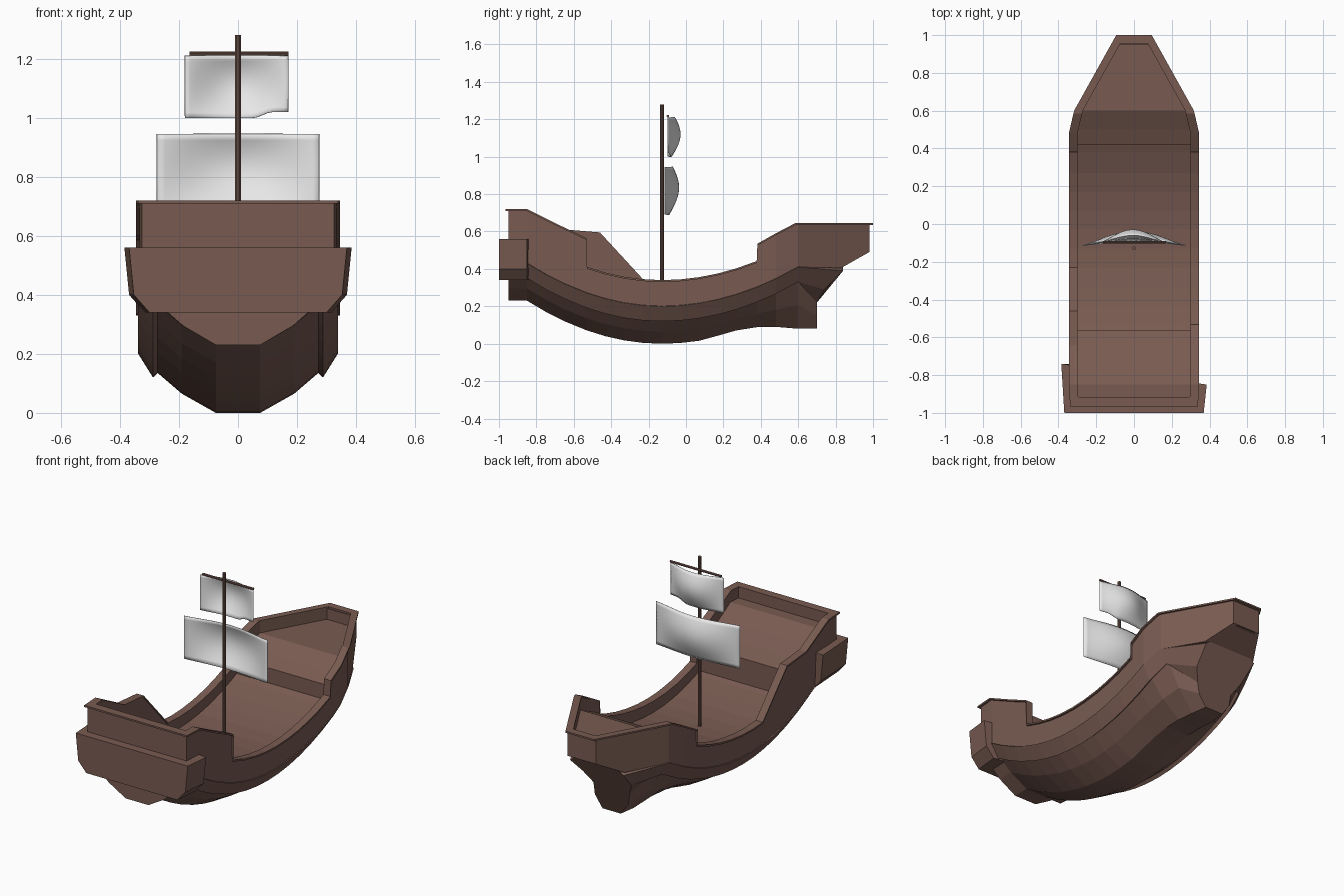
import bpy, bmesh, math

if "Cube" in bpy.data.objects:
    bpy.data.objects.remove(bpy.data.objects["Cube"])


def material(name, rgb):
    m = bpy.data.materials.new(name)
    m.diffuse_color = (*rgb, 1)
    m.use_nodes = True
    m.node_tree.nodes["Principled BSDF"].inputs["Base Color"].default_value = m.diffuse_color
    return m


WOOD = material("brown_wood", (0.19, 0.105, 0.083))
CLOTH = material("white_cloth", (0.8, 0.8, 0.8))


def finish(name, bm, mat):
    bmesh.ops.recalc_face_normals(bm, faces=bm.faces)
    me = bpy.data.meshes.new(name)
    bm.to_mesh(me)
    bm.free()
    me.materials.append(mat)
    ob = bpy.data.objects.new(name, me)
    bpy.context.collection.objects.link(ob)
    return ob


def loft(name, sections, mat=WOOD):
    """Skin a row of closed sections and cap both ends."""
    bm = bmesh.new()
    rings = [[bm.verts.new(p) for p in s] for s in sections]
    n = len(rings[0])
    for a, b in zip(rings, rings[1:]):
        for i in range(n):
            j = (i + 1) % n
            bm.faces.new((a[i], a[j], b[j], b[i]))
    bm.faces.new(rings[0])
    bm.faces.new(rings[-1])
    return finish(name, bm, mat)


def interp(table, y):
    if y <= table[0][0]:
        return table[0][1]
    for (a, u), (b, v) in zip(table, table[1:]):
        if y <= b:
            return u + (v - u) * (y - a) / (b - a)
    return table[-1][1]


def sheer(y):
    """Upward sweep of planks and decks."""
    d = min(max(y, -0.85), 0.6) + 0.13
    return (0.444 if d < 0 else 0.394) * d * d


def half_width(y):
    return interp([(-0.95, 0.326), (-0.85, 0.333), (0.48, 0.333), (0.6, 0.305), (1.0, 0.082)], y)


def keel(y):
    if y < 0.1:
        return sheer(y)
    return interp([(0.1, sheer(0.1)), (0.25, 0.068), (0.42, 0.095), (0.6, 0.08)], y)


def wall_base(y):
    return sheer(y) + 0.2 if y <= 0.6 else interp([(0.6, 0.41), (0.83, 0.405), (0.98, 0.49)], y)


def mirrored(half):
    return half + [(-x, y, z) for x, y, z in reversed(half)]


YS = [-0.95, -0.85, -0.75, -0.65, -0.53, -0.43, -0.33, -0.23, -0.13, -0.03,
      0.07, 0.17, 0.27, 0.38, 0.48, 0.6]

# lower hull with the protruding plank band
secs = []
for y in YS:
    k, b, s = sheer(y), keel(y), half_width(y) / 0.333
    z2 = k + 0.135
    secs.append(mirrored([(0.075, y, b), (0.19 * s, y, b + 0.48 * (z2 - b)), (0.272 * s, y, z2),
                          (0.288 * s, y, k + 0.12), (0.338 * s, y, k + 0.2), (0.3 * s, y, k + 0.215)]))
secs.append(mirrored([(0.06, 0.7, 0.08), (0.11, 0.7, 0.15), (0.12, 0.7, 0.22),
                      (0.16, 0.74, 0.29), (0.175, 0.84, 0.39), (0.15, 0.84, 0.41)]))
loft("lower_hull", secs)


# decks follow the sheer between the side walls
def deck(name, ys, lift):
    out = []
    for y in ys:
        w, z = half_width(y) - 0.015, sheer(y) + lift
        out.append([(w, y, wall_base(y)), (w, y, z), (-w, y, z), (-w, y, wall_base(y))])
    loft(name, out)


deck("main_deck", [y for y in YS if -0.7 < y < 0.5], 0.27)
deck("stern_deck", [-0.94, -0.85, -0.75, -0.65, -0.56], 0.42)
deck("bow_deck", [0.42, 0.5, 0.6, 0.83, 0.97], 0.36)

# side walls and rail caps: stern heights differ left and right
WAIST = [-0.13, -0.03, 0.07, 0.17, 0.27, 0.378]
BOW = [(0.382, 0.525), (0.48, 0.58), (0.585, 0.635), (0.6, 0.635), (0.83, 0.635), (0.98, 0.635)]
STERN = {
    1: [(-0.95, 0.71), (-0.85, 0.71), (-0.7, 0.635), (-0.533, 0.555)]
       + [(y, sheer(y) + 0.33) for y in (-0.529, -0.43, -0.33, -0.23)],
    -1: [(-0.95, 0.71), (-0.85, 0.71), (-0.64, 0.6), (-0.46, 0.585), (-0.23, 0.335)],
}
for side, label in ((1, "right"), (-1, "left")):
    tops = STERN[side] + [(y, sheer(y) + 0.33) for y in WAIST] + BOW
    wall, cap = [], []
    for y, z in tops:
        o, i = half_width(y), half_width(y) - 0.03
        b = wall_base(y)
        wall.append([(side * o, y, b), (side * o, y, z), (side * i, y, z), (side * i, y, b)])
        yc = -0.965 if y == -0.95 else 1.0 if y == 0.98 else y
        o, i = half_width(yc) + 0.012, half_width(yc) - 0.034
        cap.append([(side * o, yc, z), (side * o, yc, z + 0.01), (side * i, yc, z + 0.01), (side * i, yc, z)])
    loft(label + "_side_wall", wall)
    loft(label + "_rail_cap", cap)


def box(name, w, y0, y1, z0, z1):
    loft(name, [[(-w, y, z0), (w, y, z0), (w, y, z1), (-w, y, z1)] for y in (y0, y1)])


# end walls with their caps
box("stern_wall", 0.326, -0.95, -0.92, 0.4, 0.71)
box("stern_rail_cap", 0.338, -0.965, -0.915, 0.71, 0.72)
box("bow_wall", 0.093, 0.95, 0.98, 0.49, 0.635)
box("bow_rail_cap", 0.094, 0.955, 1.0, 0.635, 0.645)

# stern gallery, reaching further forward on the left
gallery = []
for grow, yl, yr in ((0, -1.0, -1.0), (0.016, -0.74, -0.85)):
    half = [(0.3, 0.34), (0.353, 0.4), (0.369, 0.56)]
    gallery.append([(x + grow, yr, z) for x, z in half]
                   + [(-x - grow, yl, z) for x, z in reversed(half)])
loft("stern_gallery", gallery)


# mast and yard
def pole(name, radius, length, loc, rot=(0, 0, 0)):
    bpy.ops.mesh.primitive_cylinder_add(vertices=10, radius=radius, depth=length, location=loc, rotation=rot)
    ob = bpy.context.object
    ob.name = name
    ob.data.materials.append(WOOD)


pole("mast", 0.01, 1.03, (0, -0.128, 0.765))
pole("upper_yard", 0.007, 0.335, (0.003, -0.097, 1.217), (0, math.pi / 2, 0))


# billowing sails
def sail(name, x0, x1, z0, z1, y0, depth, lift=0.0, sag=0.0):
    bm = bmesh.new()
    nu, nv = 20, 12
    grid = []
    for r in range(nv + 1):
        v = r / nv
        row = []
        for c in range(nu + 1):
            u = c / nu
            arch = math.sin(math.pi * u) ** 1.3
            y = y0 + depth * arch * (0.3 + 0.7 * math.sin(math.pi * min(1, 0.12 + 0.88 * (1 - v))))
            t = min(1, max(0, (u - 0.65) / 0.2))
            zb = z0 + lift * t * t * (3 - 2 * t) - sag * arch
            row.append(bm.verts.new((x0 + (x1 - x0) * u, y, zb + (z1 - zb) * v)))
        grid.append(row)
    for a, b in zip(grid, grid[1:]):
        for i in range(nu):
            bm.faces.new((a[i], a[i + 1], b[i + 1], b[i]))
    ob = finish(name, bm, CLOTH)
    for p in ob.data.polygons:
        p.use_smooth = True
    mod = ob.modifiers.new("thickness", "SOLIDIFY")
    mod.thickness = 0.003


sail("lower_sail", -0.275, 0.275, 0.69, 0.945, -0.115, 0.075)
sail("upper_sail", -0.18, 0.17, 1.0, 1.21, -0.1, 0.068, lift=0.02)
